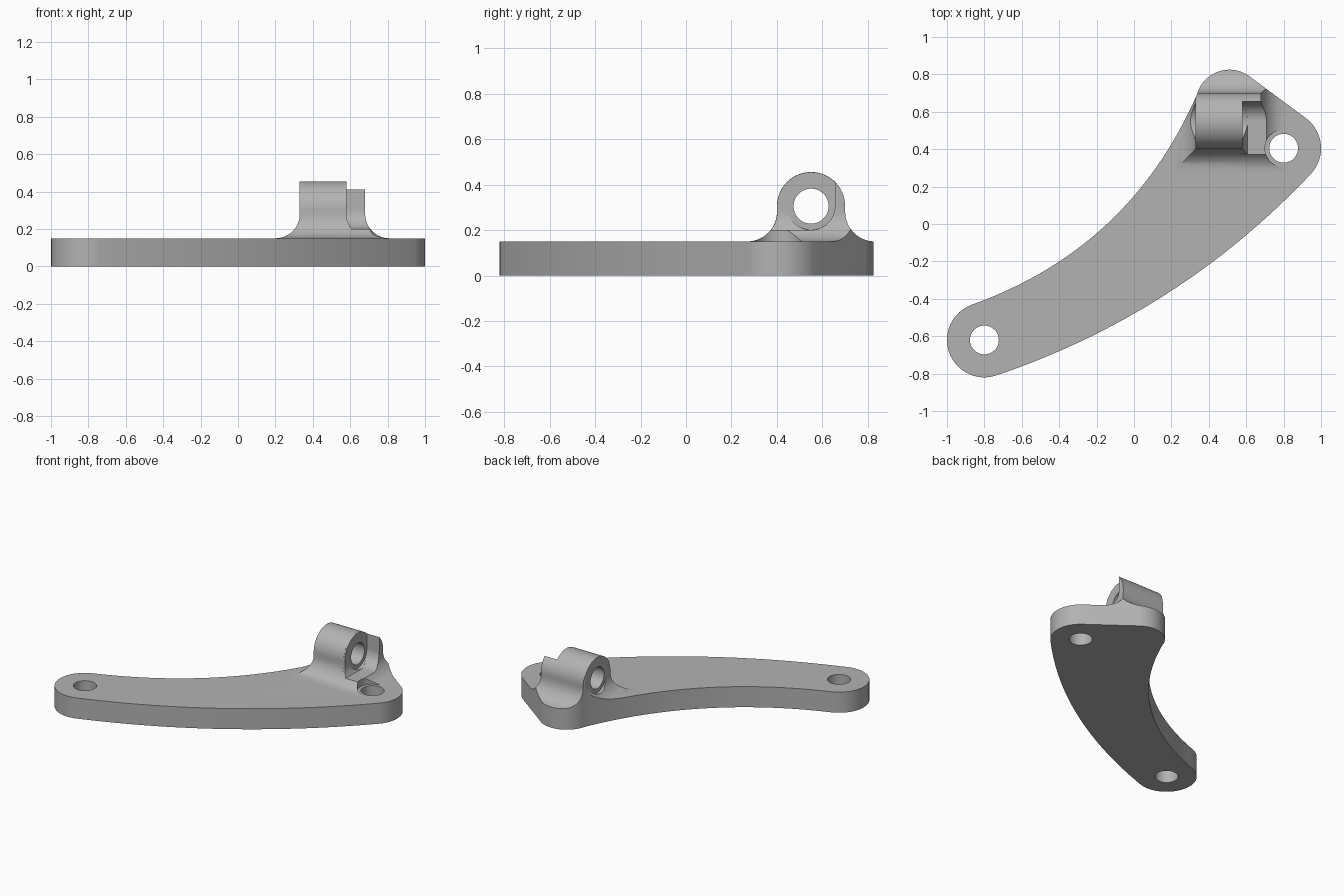
import bpy, bmesh, math
from mathutils import Vector

if "Cube" in bpy.data.objects:
    bpy.data.objects.remove(bpy.data.objects["Cube"])

PLATE_H = 0.15
AXIS_Y, AXIS_Z = 0.55, 0.305      # bore axis of the lug, runs along x


def finish(bm, name):
    bmesh.ops.recalc_face_normals(bm, faces=bm.faces)
    mesh = bpy.data.meshes.new(name)
    bm.to_mesh(mesh)
    bm.free()
    obj = bpy.data.objects.new(name, mesh)
    bpy.context.collection.objects.link(obj)
    return obj


def extrude(name, points, direction):
    """Closed 3D polygon pushed along a vector."""
    bm = bmesh.new()
    face = bm.faces.new([bm.verts.new(p) for p in points])
    new = bmesh.ops.extrude_face_region(bm, geom=[face])["geom"]
    bmesh.ops.translate(bm, vec=direction,
                        verts=[g for g in new if isinstance(g, bmesh.types.BMVert)])
    return finish(bm, name)


def arc(cx, cy, r, a0, a1, n=24):
    return [(cx + r * math.cos(math.radians(a0 + (a1 - a0) * i / n)),
             cy + r * math.sin(math.radians(a0 + (a1 - a0) * i / n))) for i in range(n + 1)]


def bowed(p, q, sag, n=32):
    """Curved edge between two points, bowed to the right of travel."""
    p, q = Vector(p), Vector(q)
    d = (q - p).normalized()
    side = Vector((d.y, -d.x))
    return [tuple(p.lerp(q, i / n) + side * sag * (1 - (2 * i / n - 1) ** 2))
            for i in range(1, n)]


def cyl_z(name, x, y, r, z0, z1):
    return extrude(name, [(a, b, z0) for a, b in arc(x, y, r, 0, 360, 64)[:-1]], (0, 0, z1 - z0))


def cyl_x(name, r, x0, x1):
    return extrude(name, [(x0, a, b) for a, b in arc(AXIS_Y, AXIS_Z, r, 0, 360, 64)[:-1]],
                   (x1 - x0, 0, 0))


def combine(target, tool, operation):
    mod = target.modifiers.new("cut", 'BOOLEAN')
    mod.operation, mod.object, mod.solver = operation, tool, 'EXACT'
    graph = bpy.context.evaluated_depsgraph_get()
    mesh = bpy.data.meshes.new_from_object(target.evaluated_get(graph))
    target.modifiers.clear()
    target.data = mesh
    bpy.data.objects.remove(tool)


def lug(name, x0, x1, r, fillet=0.13, n=16):
    """Round-topped lug with a flared base, lofted from rectangles."""
    rings = [(fillet, r + fillet, 0.08)]
    for i in range(n, -1, -1):
        a = math.pi / 2 * i / n
        d = fillet * (1 - math.cos(a))
        rings.append((d, r + d, PLATE_H + fillet * (1 - math.sin(a))))
    for i in range(2 * n):
        b = math.pi / 2 * i / (2 * n)
        rings.append((0, r * math.cos(b), AXIS_Z + r * math.sin(b)))
    bm = bmesh.new()
    loops = [[bm.verts.new(p) for p in ((x0 - d, AXIS_Y - h, z), (x1 + d, AXIS_Y - h, z),
                                        (x1 + d, AXIS_Y + h, z), (x0 - d, AXIS_Y + h, z))]
             for d, h, z in rings]
    for a, b in zip(loops, loops[1:]):
        for i in range(4):
            j = (i + 1) % 4
            bm.faces.new((a[i], a[j], b[j], b[i]))
    bm.faces.new(loops[0][::-1])
    bm.faces.new(loops[-1])
    return finish(bm, name)


# Plate outline: three rounded corners joined by two bowed edges and one straight
left = arc(-0.8, -0.62, 0.2, 110, 287.5)
right = arc(0.8, 0.405, 0.2, -42.5, 52)
top = arc(0.51, 0.645, 0.18, 52, 165)
outline = (left + bowed(left[-1], right[0], 0.125) + right + top
           + bowed(top[-1], left[0], -0.178))

# Slab with lug, later trimmed to the outline
bracket = extrude("bracket", [(-1.5, -1.5, 0), (1.5, -1.5, 0), (1.5, 1.5, 0), (-1.5, 1.5, 0)],
                  (0, 0, PLATE_H))

# Wide lug, with its front right part cut away to leave a back wall and a low floor
wide = lug("wide_lug", 0.33, 0.68, 0.15)
pocket = [(0.0, 0.2)] + arc(AXIS_Y, AXIS_Z, 0.105, -90, 0) + [(0.655, 1.0), (0.0, 1.0)]
combine(wide, extrude("pocket", [(0.57, y, z) for y, z in pocket], (1, 0, 0)), 'DIFFERENCE')
combine(wide, lug("narrow_lug", 0.40, 0.58, 0.1494), 'UNION')
combine(bracket, wide, 'UNION')
combine(bracket, extrude("trim", [(x, y, -0.5) for x, y in outline], (0, 0, 2)), 'INTERSECT')

# Bore with clearance on both sides
combine(bracket, cyl_x("bore", 0.077, 0.1, 1.2), 'DIFFERENCE')
combine(bracket, cyl_x("left_clearance", 0.105, 0.0, 0.3295), 'DIFFERENCE')
combine(bracket, cyl_x("right_clearance", 0.1045, 0.5805, 1.2), 'DIFFERENCE')

# Bolt holes and screw head clearance beside the lug
for x, y in ((-0.8, -0.62), (0.8, 0.405)):
    combine(bracket, cyl_z("bolt_hole", x, y, 0.077, -0.2, 0.8), 'DIFFERENCE')
combine(bracket, cyl_z("head_clearance", 0.8, 0.405, 0.1, 0.1505, 0.8), 'DIFFERENCE')

# Colour and shading
grey = bpy.data.materials.new("grey metal")
grey.diffuse_color = (0.45, 0.45, 0.45, 1)
grey.use_nodes = True
grey.node_tree.nodes["Principled BSDF"].inputs["Base Color"].default_value = grey.diffuse_color
bracket.data.materials.clear()
bracket.data.materials.append(grey)
bpy.context.view_layer.objects.active = bracket
bracket.select_set(True)
bpy.ops.object.shade_smooth_by_angle(angle=math.radians(30))
